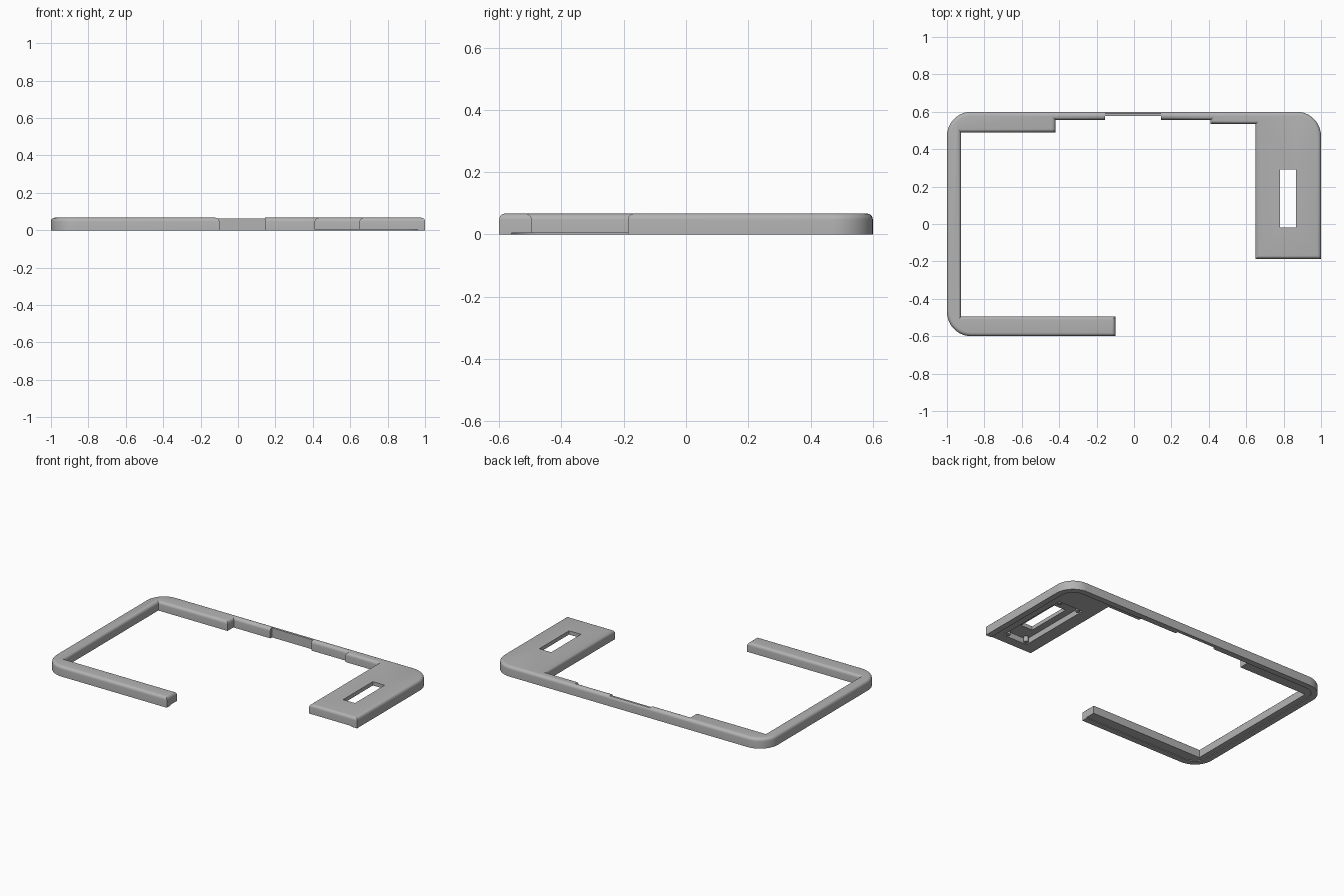
import bpy, bmesh
from math import sin, cos, pi

if "Cube" in bpy.data.objects:
    bpy.data.objects.remove(bpy.data.objects["Cube"])

HEIGHT = 0.067
grey = bpy.data.materials.new("light grey plastic")
grey.use_nodes = True
colour = (0.45, 0.45, 0.45, 1)
grey.diffuse_color = colour
grey.node_tree.nodes["Principled BSDF"].inputs["Base Color"].default_value = colour


def arc(cx, cy, r, start):
    """Quarter circle, counter-clockwise from the start angle."""
    return [(cx + r * cos(start + i * pi / 20), cy + r * sin(start + i * pi / 20))
            for i in range(11)]


def prism(name, points, z0, z1, fillet=0):
    """Extrude an outline, optionally rounding its top rim."""
    bm = bmesh.new()
    base = bm.faces.new([bm.verts.new((x, y, z0)) for x, y in points])
    out = bmesh.ops.extrude_face_region(bm, geom=[base])["geom"]
    bmesh.ops.translate(bm, vec=(0, 0, z1 - z0),
                        verts=[v for v in out if isinstance(v, bmesh.types.BMVert)])
    bmesh.ops.recalc_face_normals(bm, faces=bm.faces)
    if fillet:
        rim = [e for e in bm.edges if all(v.co.z > z1 - 1e-5 for v in e.verts)]
        bmesh.ops.bevel(bm, geom=rim, offset=fillet, segments=5, profile=0.5,
                        affect='EDGES', clamp_overlap=False)
    mesh = bpy.data.meshes.new(name)
    bm.to_mesh(mesh)
    bm.free()
    mesh.materials.append(grey)
    ob = bpy.data.objects.new(name, mesh)
    bpy.context.collection.objects.link(ob)
    return ob


def box(name, x0, x1, y0, y1, z0, z1):
    return prism(name, [(x0, y0), (x1, y0), (x1, y1), (x0, y1)], z0, z1)


def activate(ob):
    bpy.ops.object.select_all(action='DESELECT')
    ob.select_set(True)
    bpy.context.view_layer.objects.active = ob


def cut(ob, cutter):
    """Subtract the cutter and discard it."""
    cutter.hide_render = True
    mod = ob.modifiers.new("cut", 'BOOLEAN')
    mod.operation, mod.solver, mod.object = 'DIFFERENCE', 'EXACT', cutter
    activate(ob)
    bpy.ops.object.modifier_apply(modifier=mod.name)
    bpy.data.objects.remove(cutter)


# Open frame: front arm, left-hand bar, stepped back bar and wide plate
R = 0.13
outline = ([(-0.1, -0.6), (-0.1, -0.495), (-0.925, -0.495), (-0.925, 0.49),
            (-0.42, 0.49), (-0.42, 0.557), (0.41, 0.557), (0.41, 0.535),
            (0.65, 0.535), (0.65, -0.187), (1, -0.187)]
           + arc(1 - R, 0.6 - R, R, 0)
           + arc(R - 1, 0.6 - R, R, pi / 2)
           + arc(R - 1, R - 0.6, R, pi))
frame = prism("frame", outline, 0, HEIGHT, 0.02)

# Thin, slightly lower middle of the back bar
cut(frame, box("notch_cutter", -0.155, 0.145, 0.5, 0.577, -0.1, 0.2))
cut(frame, box("notch_top_cutter", -0.155, 0.145, 0.5, 0.7, 0.063, 0.2))

# Shallow rebate under the inner part of the frame
r = 0.09
X, Y = 0.96 - r, 0.56 - r
rebate = (arc(X, Y, r, 0) + arc(-X, Y, r, pi / 2)
          + arc(-X, -Y, r, pi) + arc(X, -Y, r, 1.5 * pi))
cut(frame, prism("rebate_cutter", rebate, -0.1, 0.005))

# Pocket under the plate and the slot through it
cut(frame, box("pocket_cutter", 0.735, 0.915, -0.125, 0.395, -0.1, 0.042))
cut(frame, box("slot_cutter", 0.78, 0.867, -0.018, 0.292, -0.1, 0.2))
activate(frame)
bpy.ops.object.shade_smooth_by_angle(angle=pi / 6)

# Mounting pegs in the pocket corners
for side, x in (("right", 0.755), ("left", 0.895)):
    for end, y in (("front", -0.105), ("back", 0.375)):
        ring = [p for k in range(4) for p in arc(x, y, 0.014, k * pi / 2)[:-1:2]]
        peg = prism(f"peg_{end}_{side}", ring, 0.006, 0.045)
        activate(peg)
        bpy.ops.object.shade_smooth_by_angle(angle=pi / 6)
